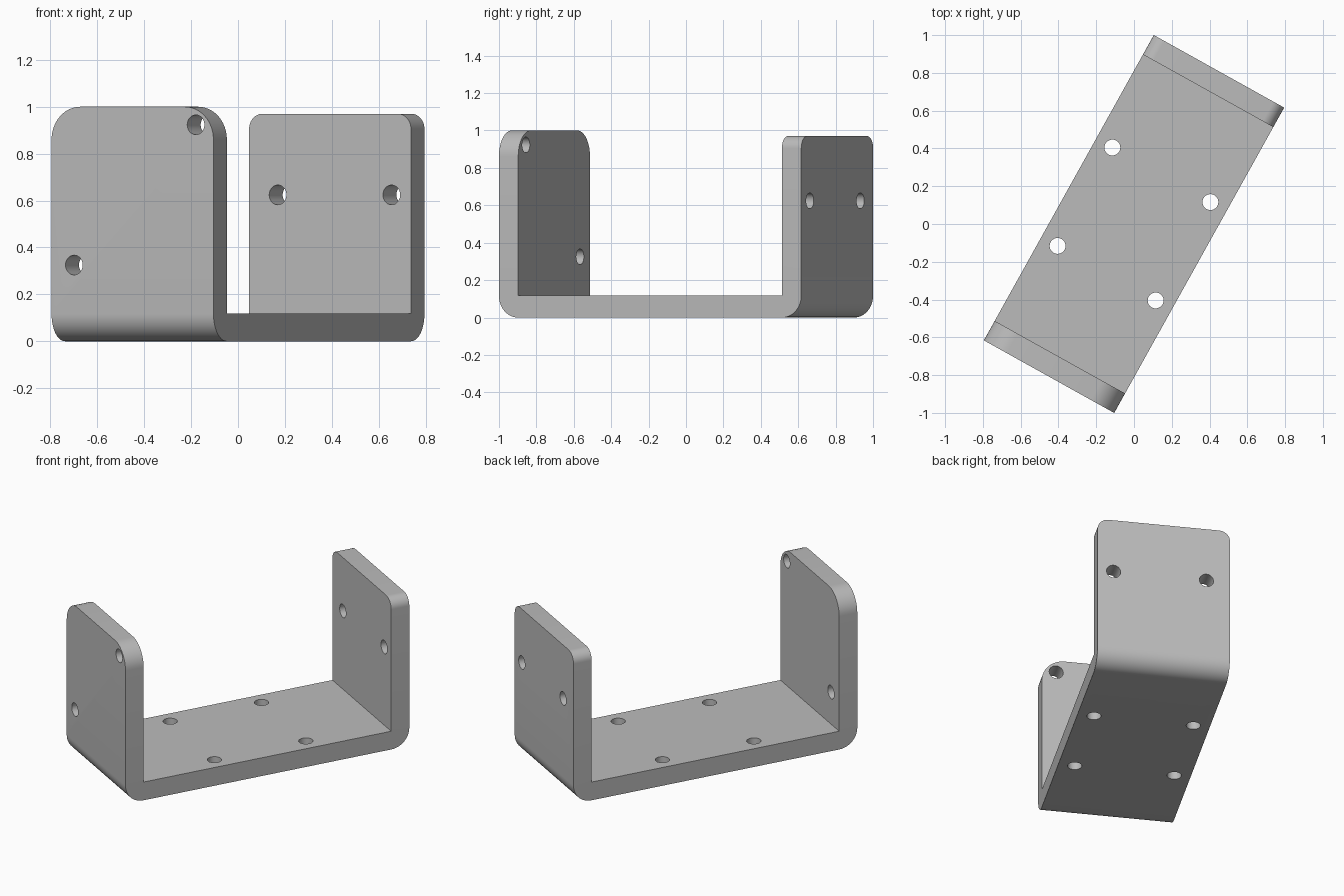
import bpy, bmesh, math
from mathutils import Matrix

cube = bpy.data.objects.get("Cube")
if cube:
    bpy.data.objects.remove(cube, do_unlink=True)

LENGTH, WIDTH, THICK = 1.85, 0.79, 0.118
FRONT_TOP, BACK_TOP = 1.0, 0.97
HOLE_RADIUS = 0.042
TURN = Matrix.Rotation(math.radians(-29.1), 4, 'Z')

metal = bpy.data.materials.new("plain grey metal")
metal.use_nodes = True
grey = (0.5, 0.5, 0.5, 1)
metal.diffuse_color = grey
metal.node_tree.nodes["Principled BSDF"].inputs["Base Color"].default_value = grey


def make_object(name, bm):
    bmesh.ops.recalc_face_normals(bm, faces=bm.faces[:])
    mesh = bpy.data.meshes.new(name)
    bm.to_mesh(mesh)
    bm.free()
    mesh.materials.append(metal)
    obj = bpy.data.objects.new(name, mesh)
    bpy.context.collection.objects.link(obj)
    return obj


def round_edges(bm, test, radius):
    """Round every edge whose two ends satisfy the test."""
    edges = [e for e in bm.edges if test(e.verts[0].co, e.verts[1].co)]
    bmesh.ops.bevel(bm, geom=edges, offset=radius, offset_type='OFFSET',
                    segments=12, profile=0.5, affect='EDGES')


def near(a, b):
    return abs(a - b) < 1e-4


# U-shaped side profile, extruded across the width
end = LENGTH / 2
inner = end - THICK
profile = [(-end, 0), (end, 0), (end, BACK_TOP), (inner, BACK_TOP),
           (inner, THICK), (-inner, THICK), (-inner, FRONT_TOP), (-end, FRONT_TOP)]
bm = bmesh.new()
side = bm.faces.new([bm.verts.new((-WIDTH / 2, y, z)) for y, z in profile])
sweep = bmesh.ops.extrude_face_region(bm, geom=[side])
bmesh.ops.translate(bm, vec=(WIDTH, 0, 0),
                    verts=[v for v in sweep["geom"] if isinstance(v, bmesh.types.BMVert)])

# Outer bends, then the top corners of each wall
round_edges(bm, lambda a, b: near(a.z, 0) and near(b.z, 0) and near(a.y, b.y), THICK * 0.99)
for top, radius in ((FRONT_TOP, 0.14), (BACK_TOP, 0.065)):
    round_edges(bm, lambda a, b: near(a.z, top) and near(b.z, top) and near(a.x, b.x), radius)
bracket = make_object("bracket", bm)

# Drill all the screw holes
drill = bmesh.new()


def add_hole(x, y, z, through_wall):
    turn = Matrix.Rotation(math.pi / 2, 4, 'X') if through_wall else Matrix()
    bmesh.ops.create_cone(drill, cap_ends=True, segments=40, radius1=HOLE_RADIUS,
                          radius2=HOLE_RADIUS, depth=THICK * 3,
                          matrix=Matrix.Translation((x, y, z)) @ turn)


for sx in (-1, 1):
    for sy in (-1, 1):
        add_hole(sx * 0.297, sy * 0.298, THICK / 2, False)
wall = end - THICK / 2
for x, y, z in ((-0.285, -wall, 0.325), (0.309, -wall, 0.923),
                (-0.255, wall, 0.624), (0.3, wall, 0.624)):
    add_hole(x, y, z, True)
cutter = make_object("hole_cutter", drill)
cutter.hide_render = True

bpy.context.view_layer.objects.active = bracket
cut = bracket.modifiers.new("holes", 'BOOLEAN')
cut.operation = 'DIFFERENCE'
cut.solver = 'EXACT'
cut.object = cutter
bpy.ops.object.modifier_apply(modifier=cut.name)
bpy.data.objects.remove(cutter, do_unlink=True)

# Turn the bracket to its diagonal pose and smooth the curved parts
bracket.data.transform(TURN)
bpy.ops.object.select_all(action='DESELECT')
bracket.select_set(True)
bpy.ops.object.shade_smooth_by_angle(angle=math.radians(30))
